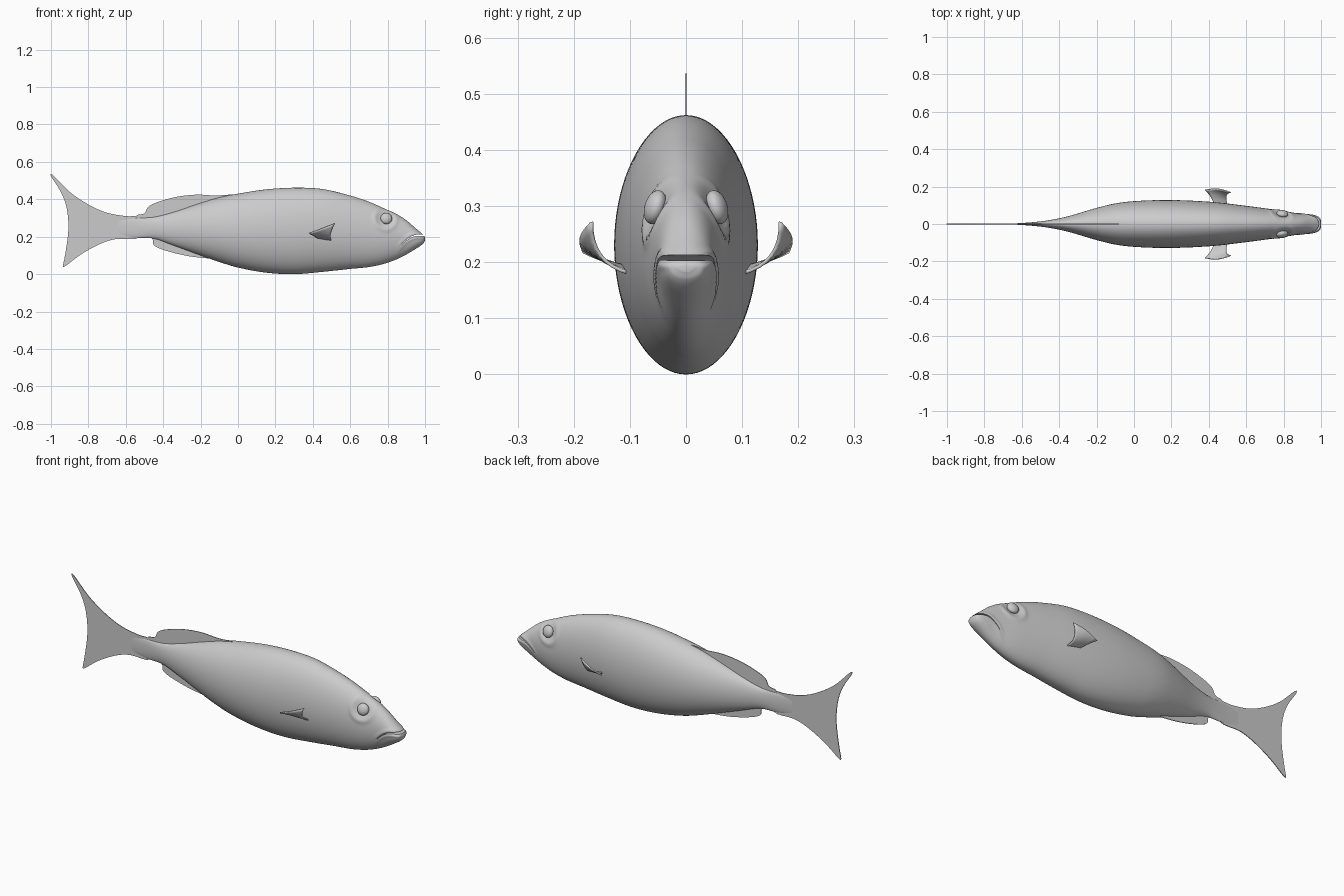
import bpy, bmesh, math
from mathutils import Vector

if "Cube" in bpy.data.objects:
    bpy.data.objects.remove(bpy.data.objects["Cube"])

grey = bpy.data.materials.new("plain grey")
grey.use_nodes = True
grey.diffuse_color = (0.6, 0.6, 0.6, 1)
grey.node_tree.nodes["Principled BSDF"].inputs["Base Color"].default_value = grey.diffuse_color


def make(name, bm, smooth=True):
    bmesh.ops.recalc_face_normals(bm, faces=bm.faces)
    mesh = bpy.data.meshes.new(name)
    bm.to_mesh(mesh)
    bm.free()
    ob = bpy.data.objects.new(name, mesh)
    bpy.context.collection.objects.link(ob)
    mesh.materials.append(grey)
    if smooth:
        for o in bpy.context.selected_objects:
            o.select_set(False)
        ob.select_set(True)
        bpy.context.view_layer.objects.active = ob
        bpy.ops.object.shade_smooth_by_angle(angle=math.radians(40))
    return ob


# Body stations: x, top, bottom, half width
STATIONS = [
    (-.64, .29, .21, .003), (-.55, .30, .195, .009), (-.45, .305, .19, .021),
    (-.35, .33, .155, .042), (-.2, .38, .1, .086), (-.1, .41, .065, .11),
    (0, .43, .035, .122), (.15, .453, .008, .128), (.3, .462, 0, .125),
    (.45, .455, .012, .115), (.6, .42, .028, .097), (.7, .387, .038, .084),
    (.78, .352, .055, .073), (.85, .32, .08, .061), (.9, .288, .105, .053),
    (.95, .245, .135, .047), (.98, .22, .155, .039), (.995, .206, .17, .028),
    (1, .196, .182, .012)]


def station(x):
    """Smooth interpolation of the station table."""
    S, n = STATIONS, len(STATIONS)
    i = max(k for k in range(n - 1) if S[k][0] <= x or k == 0)
    span = S[i + 1][0] - S[i][0]
    t = min(1, max(0, (x - S[i][0]) / span))

    def slope(k, c):
        a, b = S[max(k - 1, 0)], S[min(k + 1, n - 1)]
        return (b[c] - a[c]) / (b[0] - a[0]) * span
    return [(2*t**3 - 3*t*t + 1) * S[i][c] + (t**3 - 2*t*t + t) * slope(i, c)
            + (3*t*t - 2*t**3) * S[i + 1][c] + (t**3 - t*t) * slope(i + 1, c)
            for c in (1, 2, 3)]


EYE_X, EYE_Z = .79, .298


def mouth_z(x):
    """Height of the downturned mouth line."""
    return .208 - .05 * max(0, (.965 - x) / .09) ** 2


def skin(x, a):
    top, bottom, half = station(x)
    c, s = math.cos(a), math.sin(a)
    y, z = half * c, (top + bottom) / 2 + (top - bottom) / 2 * s
    # Eye socket with a raised rim
    r = math.hypot(x - EYE_X, z - EYE_Z)
    bump = .006 * math.exp(-((r - .058) / .011) ** 2) - .009 * math.exp(-(r / .044) ** 4)
    # Lip ridge around the mouth
    if x > .84:
        d = z - mouth_z(x)
        bump += .004 * math.exp(-((abs(d) - .013) / .008) ** 2) * min(1, (x - .84) / .03)
    return Vector((x, y + bump * c, z))


# Body: loft of rings
bm = bmesh.new()
RINGS, SIDES = 220, 80
rings = []
for i in range(RINGS + 1):
    x = .18 - .82 * math.cos(math.pi * i / RINGS)
    rings.append([bm.verts.new(skin(x, math.tau * j / SIDES)) for j in range(SIDES)])
for a, b in zip(rings, rings[1:]):
    for j in range(SIDES):
        k = (j + 1) % SIDES
        bm.faces.new((a[j], a[k], b[k], b[j]))
bm.faces.new(rings[0])
bm.faces.new(rings[-1])
body = make("body", bm)

# Mouth slit: thin curved wedge, wider at the front
bm = bmesh.new()
xs = [.872 + .15 * i / 16 for i in range(17)]
edge = [(x, mouth_z(x) + .001 + .005 * i / 16) for i, x in enumerate(xs)]
edge += [(x, mouth_z(x) - .001 - .005 * i / 16) for i, x in reversed(list(enumerate(xs)))]
face = bm.faces.new([bm.verts.new((x, -.1, z)) for x, z in edge])
ext = bmesh.ops.extrude_face_region(bm, geom=[face])
bmesh.ops.translate(bm, vec=(0, .2, 0),
                    verts=[v for v in ext["geom"] if isinstance(v, bmesh.types.BMVert)])
cutter = make("mouth_cutter", bm, False)
cutter.hide_render = True
cutter.hide_set(True)
cut = body.modifiers.new("mouth", "BOOLEAN")
cut.operation, cut.solver, cut.object = "DIFFERENCE", "EXACT", cutter


def fin(name, points, thick=.004):
    """Thin upright fin with a smoothed outline."""
    bm = bmesh.new()
    n, steps, loop = len(points), 4, []
    for i in range(n):
        p = [Vector(points[(i + k) % n]) for k in (-1, 0, 1, 2)]
        for s in range(steps):
            t = s / steps
            q = (p[1] * 2 + (p[2] - p[0]) * t + (p[0]*2 - p[1]*5 + p[2]*4 - p[3]) * t * t
                 + (p[1]*3 - p[0] - p[2]*3 + p[3]) * t ** 3) / 2
            loop.append(bm.verts.new((q.x, -thick / 2, q.y)))
    face = bm.faces.new(loop)
    ext = bmesh.ops.extrude_face_region(bm, geom=[face])
    bmesh.ops.translate(bm, vec=(0, thick, 0),
                        verts=[v for v in ext["geom"] if isinstance(v, bmesh.types.BMVert)])
    return make(name, bm)


fin("tail_fin", [(-.53, .3), (-.6, .31), (-.7, .328), (-.8, .372), (-.9, .44), (-.99, .53),
                 (-.998, .52), (-.95, .445), (-.92, .37), (-.907, .28), (-.91, .2),
                 (-.925, .1), (-.935, .045), (-.92, .045), (-.84, .105), (-.74, .16),
                 (-.65, .188), (-.53, .195)])
fin("dorsal_fin", [(-.54, .29), (-.54, .315), (-.5, .325), (-.48, .36), (-.43, .385),
                   (-.33, .413), (-.22, .425), (-.12, .42), (-.03, .425), (0, .41),
                   (-.2, .36), (-.4, .29)])
fin("anal_fin", [(-.47, .2), (-.455, .185), (-.45, .155), (-.4, .13), (-.3, .103),
                 (-.22, .09), (-.15, .085), (-.12, .1), (-.25, .15), (-.4, .21)])

# Paired parts on both sides
for side, label in ((1, "left"), (-1, "right")):
    # Eye
    bm = bmesh.new()
    bmesh.ops.create_uvsphere(bm, u_segments=32, v_segments=16, radius=.031)
    for v in bm.verts:
        v.co.y *= .6
    eye = make(label + "_eye", bm)
    eye.location = (EYE_X + .003, side * .055, EYE_Z)
    eye.rotation_euler = (side * .3, 0, -side * .15)

    # Pectoral fin: curved sheet swept from root to outer edge
    rear = [(.43, .1, .19), (.41, .145, .203), (.38, .182, .218)]
    front = [(.5, .1, .18), (.495, .152, .212), (.517, .168, .272)]
    bm = bmesh.new()
    rows = []
    for i in range(9):
        t = i / 8
        a, b = [Vector(p[0]) * (1-t)*(1-2*t) + Vector(p[1]) * 4*t*(1-t) + Vector(p[2]) * t*(2*t-1)
                for p in (rear, front)]
        row = []
        for j in range(9):
            p = a.lerp(b, j / 8)
            p.y += .012 * t * math.sin(math.pi * j / 8)
            row.append(bm.verts.new((p.x, side * p.y, p.z)))
        rows.append(row)
    for a, b in zip(rows, rows[1:]):
        for j in range(8):
            bm.faces.new((a[j], a[j + 1], b[j + 1], b[j]))
    pectoral = make(label + "_pectoral_fin", bm)
    solid = pectoral.modifiers.new("thickness", "SOLIDIFY")
    solid.thickness, solid.offset = .006, 0
